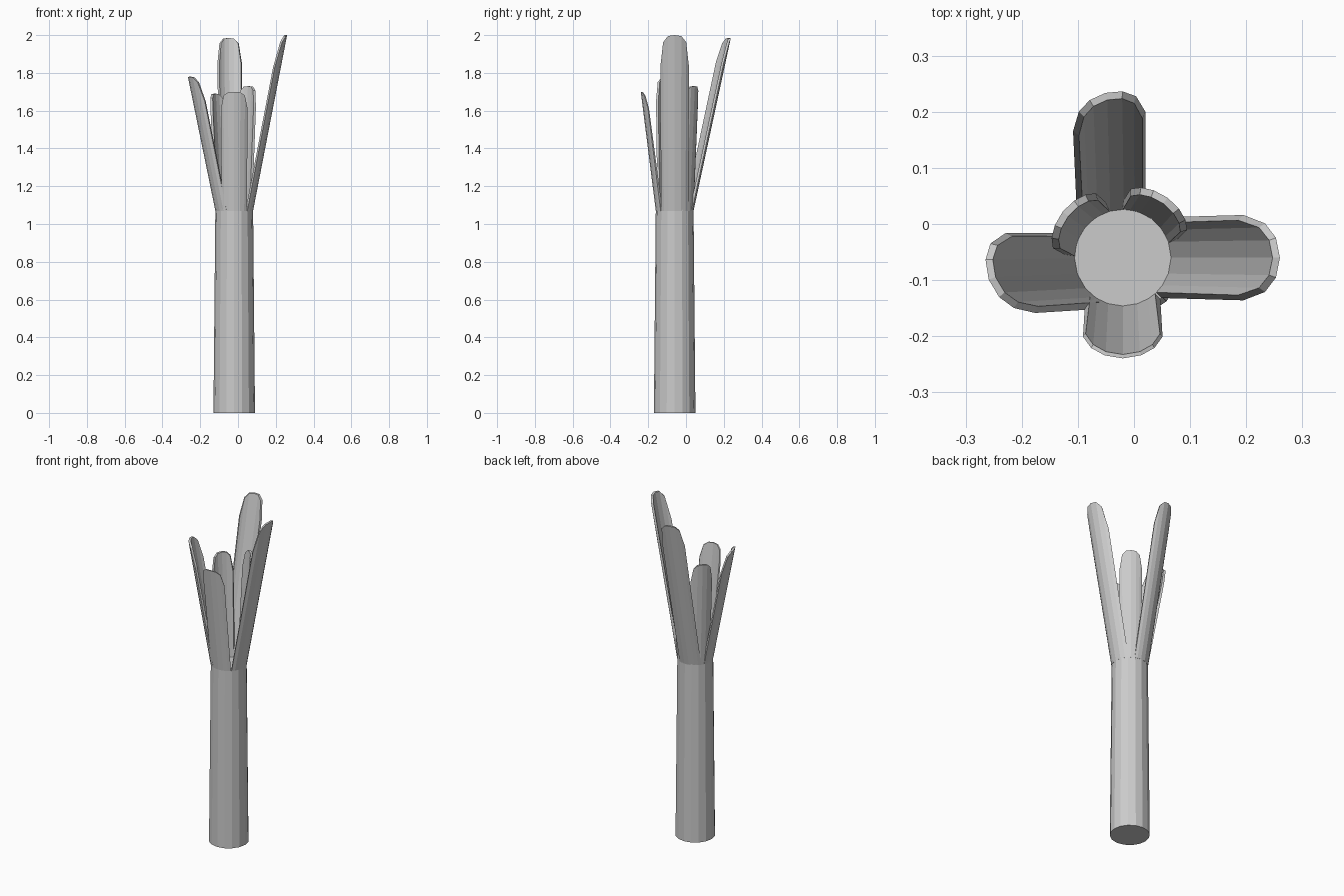
import bpy
import bmesh
from math import sin, cos, radians

cube = bpy.data.objects.get("Cube")
if cube:
    bpy.data.objects.remove(cube, do_unlink=True)

CX, CY = -0.02, -0.06      # stalk axis
RIM, RIM_Z = 0.10, 1.07    # stalk rim

grey = bpy.data.materials.new("light_grey")
grey.use_nodes = True
colour = (0.6, 0.6, 0.6, 1)
grey.diffuse_color = colour
grey.node_tree.nodes["Principled BSDF"].inputs["Base Color"].default_value = colour


def finish(name, bm):
    bmesh.ops.recalc_face_normals(bm, faces=bm.faces)
    mesh = bpy.data.meshes.new(name)
    bm.to_mesh(mesh)
    bm.free()
    mesh.materials.append(grey)
    obj = bpy.data.objects.new(name, mesh)
    bpy.context.collection.objects.link(obj)


def leaf(name, facing, half, lean_dir, lean, top, drop, thick=0.014, tip_thick=0.013):
    """Curved slab rising from an arc of the rim, with a rounded tip."""
    bm = bmesh.new()
    columns = []
    profile = [(0, 0), (0.42, 0.03), (0.76, 0.22), (1, 1)]
    outline = [(-f, d) for f, d in profile[:0:-1]] + profile
    lx, ly = cos(radians(lean_dir)), sin(radians(lean_dir))
    for frac, fall in outline:
        a = radians(facing + half * frac)
        top_z = top - drop * fall
        column = []
        for z, inset in ((RIM_Z, 0), (top_z, 0), (top_z, tip_thick), (RIM_Z, thick)):
            grow = 1 + 0.07 * (z - RIM_Z) / (top - RIM_Z)
            r = RIM * grow - inset
            shift = lean * (z - RIM_Z)
            column.append(bm.verts.new((CX + r * cos(a) + lx * shift,
                                        CY + r * sin(a) + ly * shift, z)))
        columns.append(column)
    for one, two in zip(columns, columns[1:]):
        for i in range(4):
            j = (i + 1) % 4
            bm.faces.new((one[i], one[j], two[j], two[i]))
    bm.faces.new(columns[0])
    bm.faces.new(columns[-1])
    finish(name, bm)


# Stalk: slightly tapered sixteen-sided column
bm = bmesh.new()
bmesh.ops.create_cone(bm, cap_ends=True, segments=16, radius1=0.11, radius2=RIM, depth=RIM_Z)
bmesh.ops.translate(bm, verts=bm.verts, vec=(CX, CY, RIM_Z / 2))
finish("stalk", bm)

# Four leaning leaves
leaf("left_leaf", 0, 46, 0, 0.186, 2.0, 0.17)
leaf("back_leaf", 105, 39, 91, 0.208, 1.985, 0.13)
leaf("right_leaf", 200, 46, 181, 0.195, 1.78, 0.13)
leaf("front_leaf", 270, 42, 270, 0.115, 1.70, 0.09, tip_thick=0.007)

# Two short upright leaves
leaf("back_left_leaf", 54, 36, 50, 0.04, 1.73, 0.11)
leaf("back_right_leaf", 142, 36, 145, 0.045, 1.69, 0.11)
